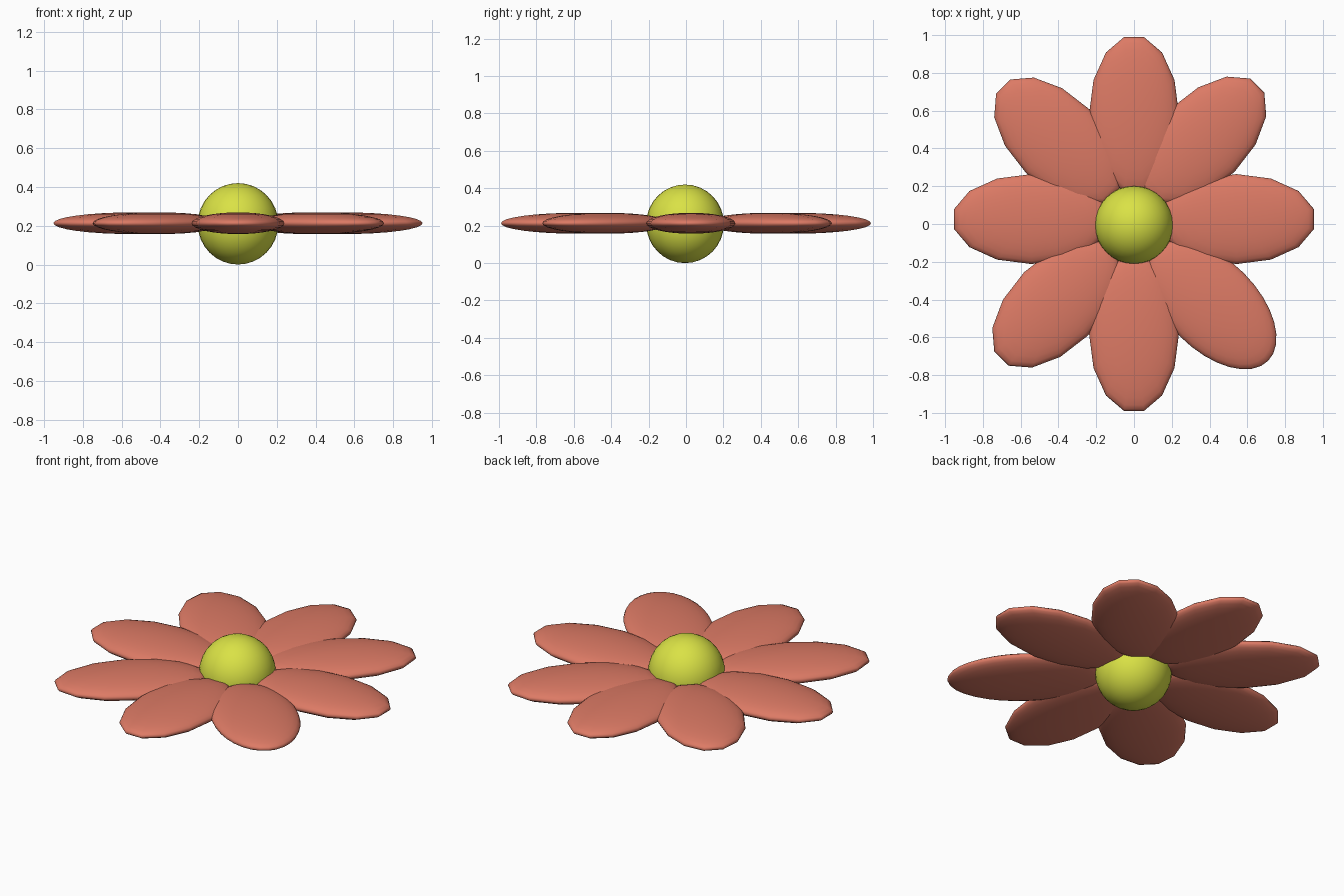
import bpy
import math

if "Cube" in bpy.data.objects:
    bpy.data.objects.remove(bpy.data.objects["Cube"])


def make_material(name, rgb):
    mat = bpy.data.materials.new(name)
    mat.diffuse_color = (*rgb, 1.0)
    mat.use_nodes = True
    mat.node_tree.nodes["Principled BSDF"].inputs["Base Color"].default_value = mat.diffuse_color
    return mat


def ellipsoid(name, centre, radii, angle, segments, rings, mat):
    bpy.ops.mesh.primitive_uv_sphere_add(segments=segments, ring_count=rings,
                                         radius=1, location=centre)
    ob = bpy.context.object
    ob.name = name
    ob.scale = radii
    ob.rotation_euler = (0, 0, math.radians(angle))
    bpy.ops.object.transform_apply(location=False, rotation=True, scale=True)
    bpy.ops.object.shade_smooth()
    ob.data.materials.append(mat)
    return ob


coral = make_material("coral", (0.72, 0.195, 0.13))
yellow = make_material("lime_yellow", (0.70, 0.76, 0.06))

# Round flower centre
ellipsoid("flower_centre", (0, -0.005, 0.21), (0.208, 0.208, 0.21), 0, 32, 16, yellow)

# Eight flattened petals: direction angle, centre x, centre y, segments
petals = [
    (0, 0.543, 0.026, 14),
    (45, 0.363, 0.443, 14),
    (90, 0.0, 0.58, 14),
    (135, -0.403, 0.438, 14),
    (180, -0.543, 0.026, 14),
    (225, -0.413, -0.423, 14),
    (270, 0.0, -0.58, 14),
    (315, 0.413, -0.428, 32),
]
for i, (angle, x, y, segs) in enumerate(petals, 1):
    ellipsoid(f"petal_{i}", (x, y, 0.213), (0.42, 0.238, 0.056), angle, segs, 16, coral)
